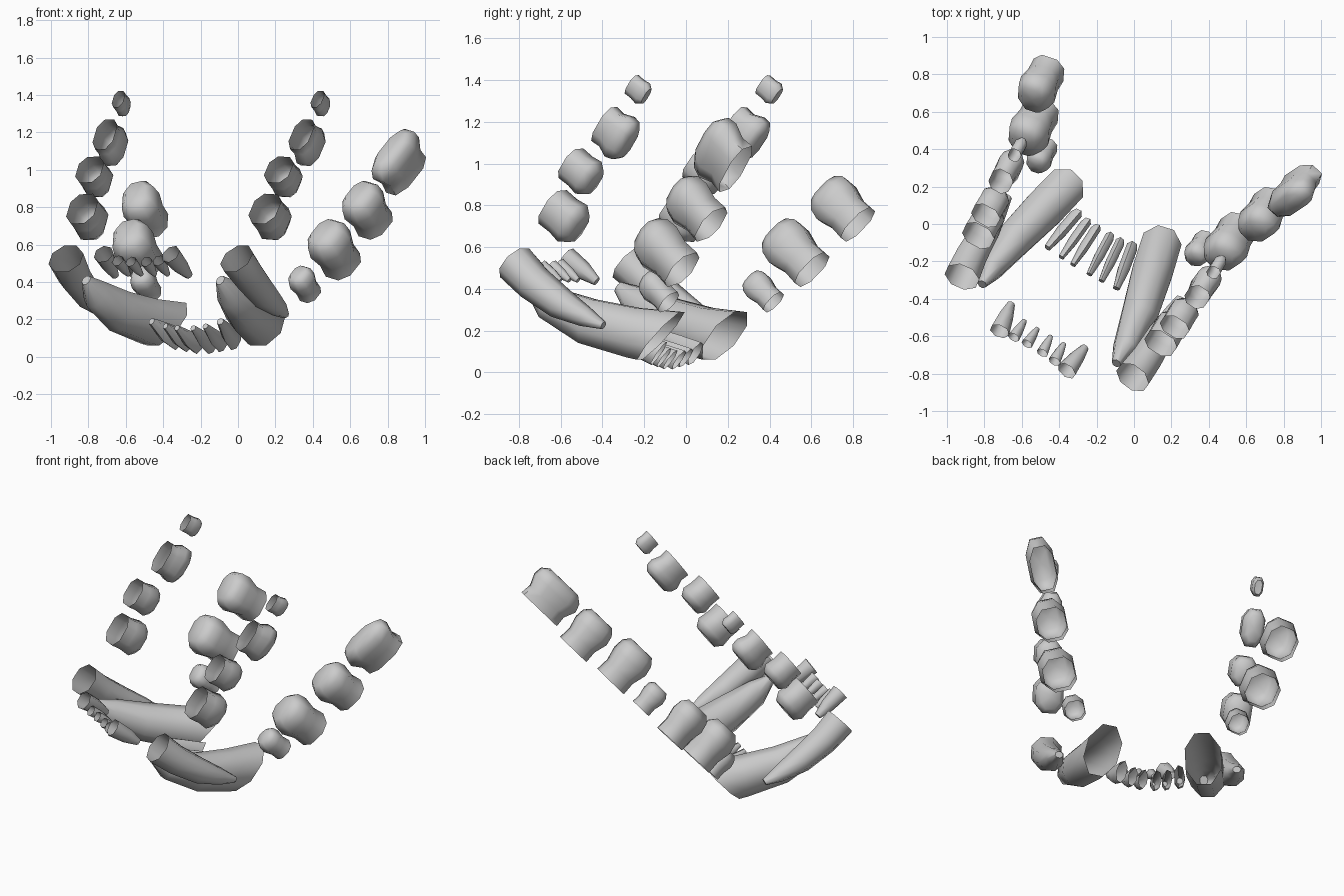
import bpy, bmesh, math
from mathutils import Vector

if "Cube" in bpy.data.objects:
    bpy.data.objects.remove(bpy.data.objects["Cube"])

# The set of teeth is symmetric about an upright plane turned about z
ANG = math.radians(30.5)
N = Vector((math.cos(ANG), -math.sin(ANG), 0))   # sideways
D = Vector((math.sin(ANG), math.cos(ANG), 0))    # backward
U0 = -0.12
Z = Vector((0, 0, 1))
SIDES = 8


def mirror(p):
    return p - 2 * (p.dot(N) - U0) * N


def loft(name, rings, apex=None, flip=False, sides=SIDES, power=1.0):
    """Skin rings (centre, side vector, up vector); first end open, last closed."""
    bm = bmesh.new()
    fix = mirror if flip else (lambda p: p)
    loops = []
    for c, s, u in rings:
        loop = []
        for i in range(sides):
            a = 2 * math.pi * (i + 0.5) / sides
            ca, sa = math.cos(a), math.sin(a)
            ca = math.copysign(abs(ca) ** power, ca)
            sa = math.copysign(abs(sa) ** power, sa)
            loop.append(bm.verts.new(fix(c + s * ca + u * sa)))
        loops.append(loop)
    for a, b in zip(loops, loops[1:]):
        for i in range(sides):
            j = (i + 1) % sides
            bm.faces.new((a[i], a[j], b[j], b[i]))
    end = loops[-1]
    if apex is None:
        bm.faces.new(end)
    else:
        tip = bm.verts.new(fix(apex))
        for i in range(sides):
            bm.faces.new((end[i], end[(i + 1) % sides], tip))
    bmesh.ops.recalc_face_normals(bm, faces=bm.faces)
    me = bpy.data.meshes.new(name)
    bm.to_mesh(me)
    bm.free()
    me.shade_smooth()
    me.set_sharp_from_angle(angle=math.radians(62))
    bpy.context.collection.objects.link(bpy.data.objects.new(name, me))


def horn(name, pts, lean=0.0, flip=False, sides=SIDES):
    """Tapered curved tooth along points (x, y, z, half width, half height)."""
    P = [Vector(p[:3]) for p in pts]
    rings = []
    for i, p in enumerate(pts):
        t = (P[min(i + 1, len(P) - 1)] - P[max(i - 1, 0)]).normalized()
        s = t.cross(Z).normalized()
        u = s.cross(t)
        k = lean if i == 0 else 0
        rings.append((P[i], s * p[3], u * p[4] - t * k))
    loft(name, rings, None, flip, sides)


def molar(name, c, row, up, length, width, height, prof, flip):
    """Blocky cheek tooth; 'up' points from the open root to the crown."""
    c, t = Vector(c), row.normalized()
    n = (up - t * up.dot(t)).normalized()
    s = t.cross(n)
    rings = [(c + n * height * (f - 0.5) + t * length * sh,
              s * width * 0.54 * kw, t * length * 0.54 * kl)
             for f, kw, kl, sh in prof]
    loft(name, rings, c + n * height * 0.47, flip, power=0.8)


def local(u, v, z):
    return N * u + D * v + Z * z


# profiles: height fraction, width factor, length factor, shift along the row
WAISTED = [(0, .92, .90, 0), (.3, .9, .86, 0), (.62, 1.03, 1.05, 0),
           (.85, .92, .98, .02), (1, .6, .72, .02)]
PLAIN = [(0, 1, .95, 0), (.4, .98, .93, 0), (.75, 1, 1.03, 0), (1, .66, .75, 0)]

LOW_ROW, LOW_UP = local(.30, .62, .72), local(0, -.72, .69)
UP_ROW, UP_UP = local(.06, .58, .81), local(0, .8, -.6)

LOWER = [((.352, -.137, .392), .13, .125, .17, WAISTED),
         ((.507, -.105, .58), .22, .205, .27, WAISTED),
         ((.685, .04, .79), .22, .19, .25, WAISTED),
         ((.855, .168, 1.045), .31, .155, .22, WAISTED)]
UPPER = [((.18, -.575, .74), .20, .165, .18, PLAIN),
         ((.25, -.495, .955), .175, .15, .16, PLAIN),
         ((.373, -.332, 1.14), .215, .13, .17, WAISTED),
         ((.445, -.225, 1.35), .11, .065, .10, PLAIN)]

for flip in (False, True):
    side = "left" if flip else "right"
    # cheek teeth (the last lower one exists only on the right)
    for i, (c, l, w, h, prof) in enumerate(LOWER[:3] if flip else LOWER):
        molar(f"lower_molar_{side}_{i+1}", c, LOW_ROW, LOW_UP, l, w, h, prof, flip)
    for i, (c, l, w, h, prof) in enumerate(UPPER):
        molar(f"upper_molar_{side}_{i+1}", c, UP_ROW, UP_UP, l, w, h, prof, flip)

    # big lower tusk, root to tip
    horn(f"lower_tusk_{side}", [
        (.14, -.12, .175, .115, .135), (.10, -.25, .19, .118, .13),
        (.035, -.47, .245, .105, .118), (-.045, -.66, .335, .07, .085),
        (-.095, -.745, .41, .025, .03)], lean=.10, flip=flip)
    # shorter upper tusk, root to tip
    horn(f"upper_tusk_{side}", [
        (-.008, -.82, .525, .098, .098), (.06, -.73, .43, .09, .09),
        (.14, -.60, .33, .08, .078), (.21, -.48, .265, .055, .05),
        (.25, -.395, .225, .025, .02)], flip=flip)

    # upper incisors, outer to inner
    for i, (a, b, r) in enumerate([
            ((-.36, -.785, .55), (-.262, -.66, .435), .055),
            ((-.425, -.735, .515), (-.375, -.64, .44), .034),
            ((-.49, -.69, .51), (-.445, -.60, .44), .032)]):
        A, B = Vector(a), Vector(b)
        M = A.lerp(B, .55)
        horn(f"upper_incisor_{side}_{i+1}", [
            (*A, r, r), (*M, r * .75, r * .85), (*B, r * .4, r * .4)],
            flip=flip, sides=7)

    # lower incisors, outer to inner
    for i, (a, b, r) in enumerate([
            ((-.015, -.13, .09), (-.095, -.345, .19), .055),
            ((-.08, -.105, .07), (-.175, -.305, .165), .046),
            ((-.135, -.075, .06), (-.24, -.27, .155), .046)]):
        A, B = Vector(a), Vector(b)
        M = A.lerp(B, .5) - Z * .01
        horn(f"lower_incisor_{side}_{i+1}", [
            (*A, r * .6, r * 1.2), (*M, r * .6, r), (*B, r * .35, r * .35)],
            lean=.02, flip=flip, sides=7)
